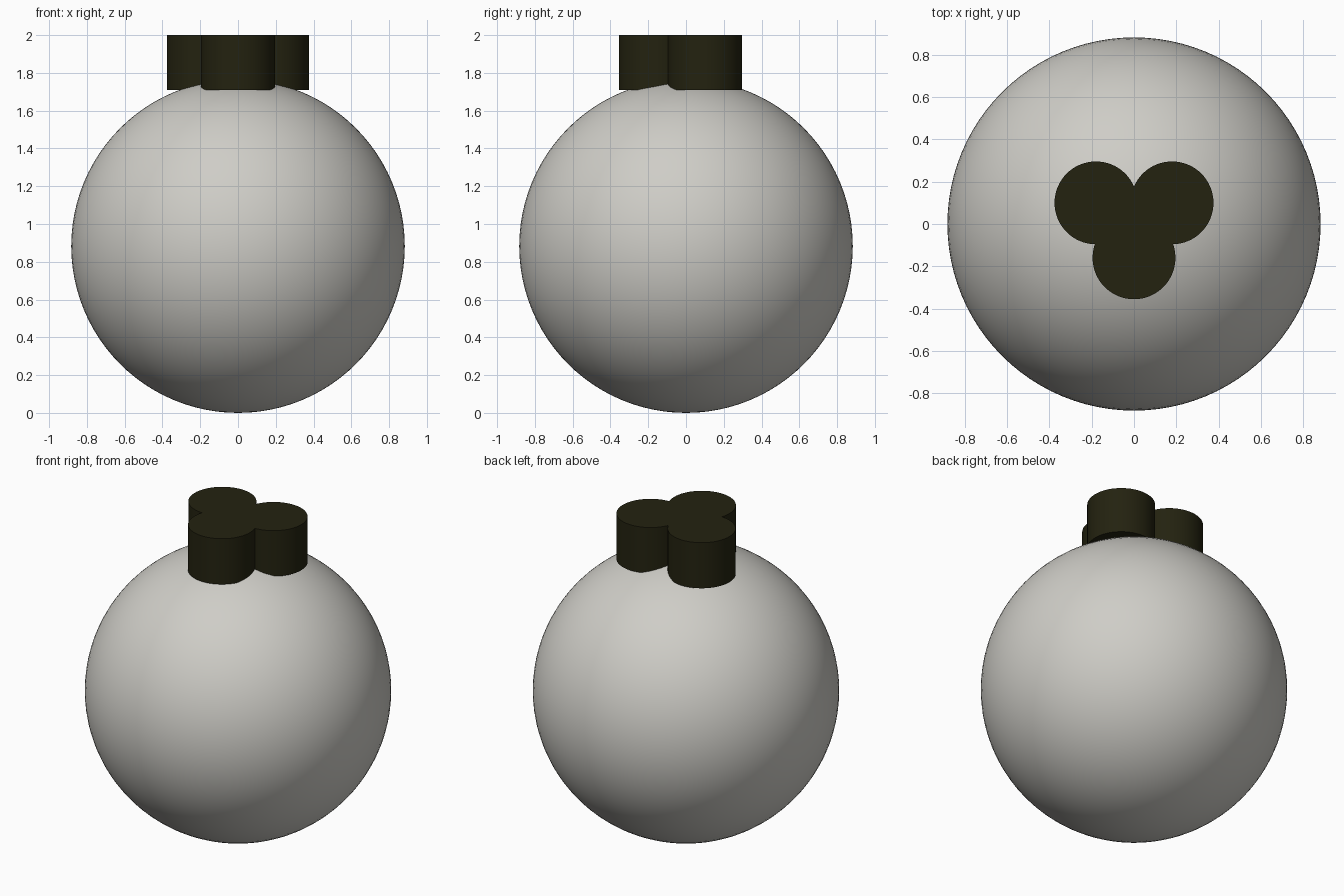
import bpy
import math

if "Cube" in bpy.data.objects:
    bpy.data.objects.remove(bpy.data.objects["Cube"])


def material(name, rgb):
    m = bpy.data.materials.new(name)
    m.diffuse_color = (*rgb, 1.0)
    m.use_nodes = True
    m.node_tree.nodes["Principled BSDF"].inputs["Base Color"].default_value = m.diffuse_color
    return m


def finish(name, mat):
    ob = bpy.context.object
    ob.name = name
    ob.data.materials.append(mat)
    bpy.ops.object.shade_smooth_by_angle(angle=math.radians(35))
    return ob


pale = material("pale warm grey", (0.62, 0.61, 0.57))
dark = material("dark olive", (0.017, 0.016, 0.005))

# Round body
R = 0.883
bpy.ops.mesh.primitive_uv_sphere_add(segments=96, ring_count=48, radius=R, location=(0, 0, R))
finish("round_body", pale)

# Three overlapping short posts on top
BOTTOM, TOP = 1.71, 2.0
posts = {"front_post": (0, -0.16), "left_post": (-0.18, 0.10), "right_post": (0.18, 0.10)}
for name, (x, y) in posts.items():
    bpy.ops.mesh.primitive_cylinder_add(vertices=64, radius=0.196, depth=TOP - BOTTOM,
                                        location=(x, y, (TOP + BOTTOM) / 2))
    finish(name, dark)
